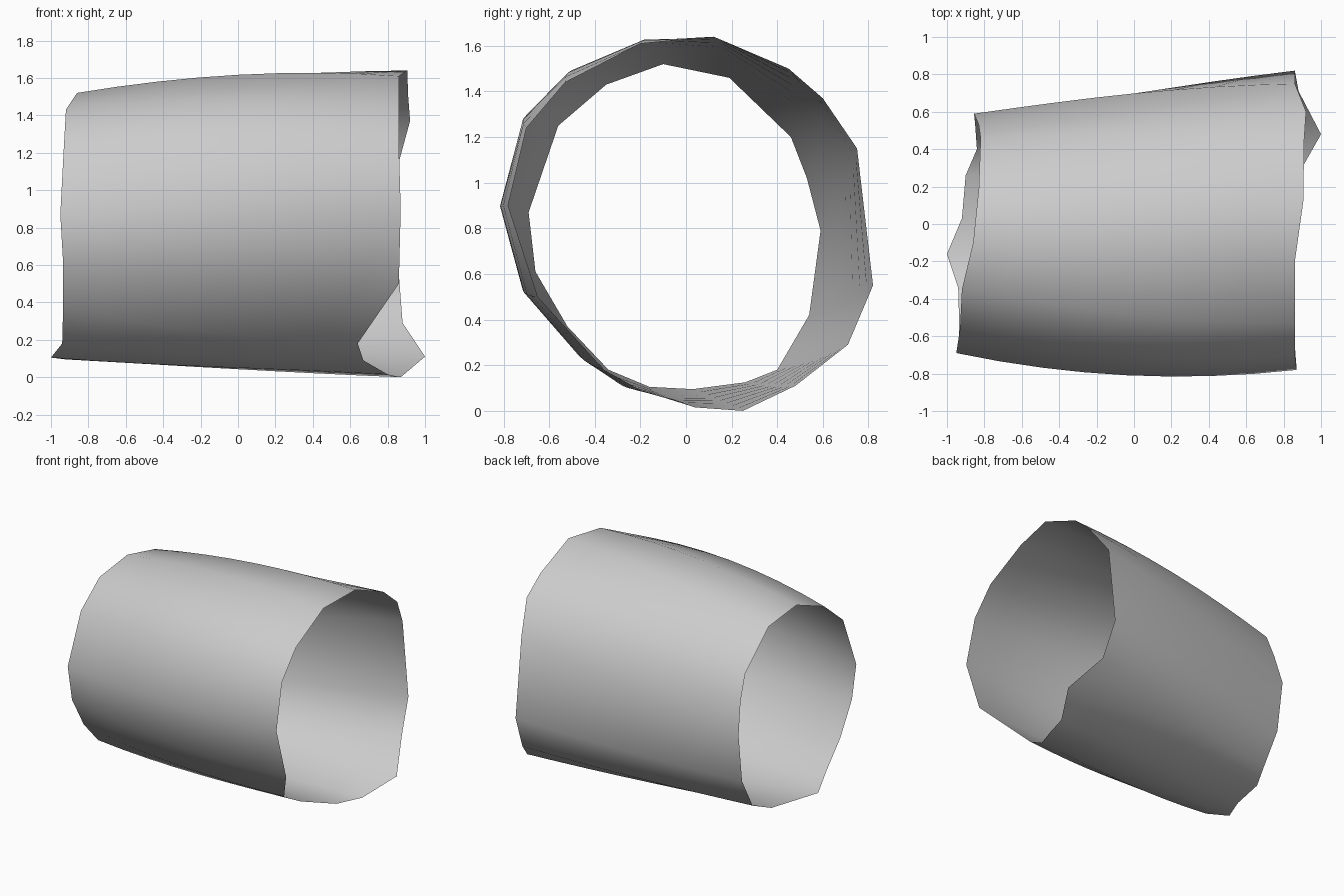
import bpy
import bmesh
from mathutils import Vector

# Remove the default object
cube = bpy.data.objects.get("Cube")
if cube:
    bpy.data.objects.remove(cube)

# Uneven rims of the sleeve, as matching (x, y, z) points around each opening
narrow_rim = [
    (-.95, -.69, .87), (-.93, -.56, 1.25), (-.92, -.35, 1.43), (-.86, -.1, 1.52),
    (-.83, .19, 1.46), (-.82, .46, 1.2), (-.83, .53, 1.02), (-.855, .59, .79),
    (-.85, .54, .42), (-.84, .4, .18), (-.9, .26, .125), (-.92, .03, .095),
    (-1, -.16, .105), (-.94, -.34, .18), (-.935, -.52, .37), (-.935, -.66, .61)]
wide_rim = [
    (.87, -.78, .9), (.86, -.7, 1.24), (.86, -.53, 1.44), (.86, -.2, 1.61),
    (.905, .12, 1.64), (.91, .45, 1.5), (.92, .6, 1.37), (.86, .75, 1.15),
    (.86, .82, .55), (.88, .71, .29), (1, .48, .11), (.87, .25, 0),
    (.8, .04, .015), (.67, -.2, .09), (.64, -.36, .18), (.86, -.65, .5)]
STEPS = 8


def bulge(point):
    """Outward swelling at mid length: most at the front, none underneath."""
    out = Vector((0, point.y, point.z - .8)).normalized()
    amount = .07 * max(0, -out.y) + .04 * max(0, out.z) + .02 * max(0, out.y)
    return out * amount


def make_material(name, colour):
    mat = bpy.data.materials.new(name)
    mat.use_nodes = True
    mat.diffuse_color = colour
    shader = next(n for n in mat.node_tree.nodes if n.type == 'BSDF_PRINCIPLED')
    shader.inputs["Base Color"].default_value = colour
    return mat


# Loft the open, single-walled sleeve from rim to rim
bm = bmesh.new()
rings = []
for step in range(STEPS + 1):
    t = step / STEPS
    ring = []
    for start, end in zip(narrow_rim, wide_rim):
        point = Vector(start).lerp(Vector(end), t)
        ring.append(bm.verts.new(point + bulge(point) * 4 * t * (1 - t)))
    rings.append(ring)

for near, far in zip(rings, rings[1:]):
    for i in range(len(near)):
        j = (i + 1) % len(near)
        bm.faces.new((near[i], near[j], far[j], far[i]))

# Point the faces outward
bm.normal_update()
if sum(f.normal.dot(f.calc_center_median() - Vector((0, 0, .8))) for f in bm.faces) < 0:
    bmesh.ops.reverse_faces(bm, faces=bm.faces[:])

mesh = bpy.data.meshes.new("sleeve")
bm.to_mesh(mesh)
bm.free()
mesh.materials.append(make_material("light_grey", (.6, .6, .6, 1)))
sleeve = bpy.data.objects.new("sleeve", mesh)
bpy.context.collection.objects.link(sleeve)

# Smooth shading all round
for face in mesh.polygons:
    face.use_smooth = True
